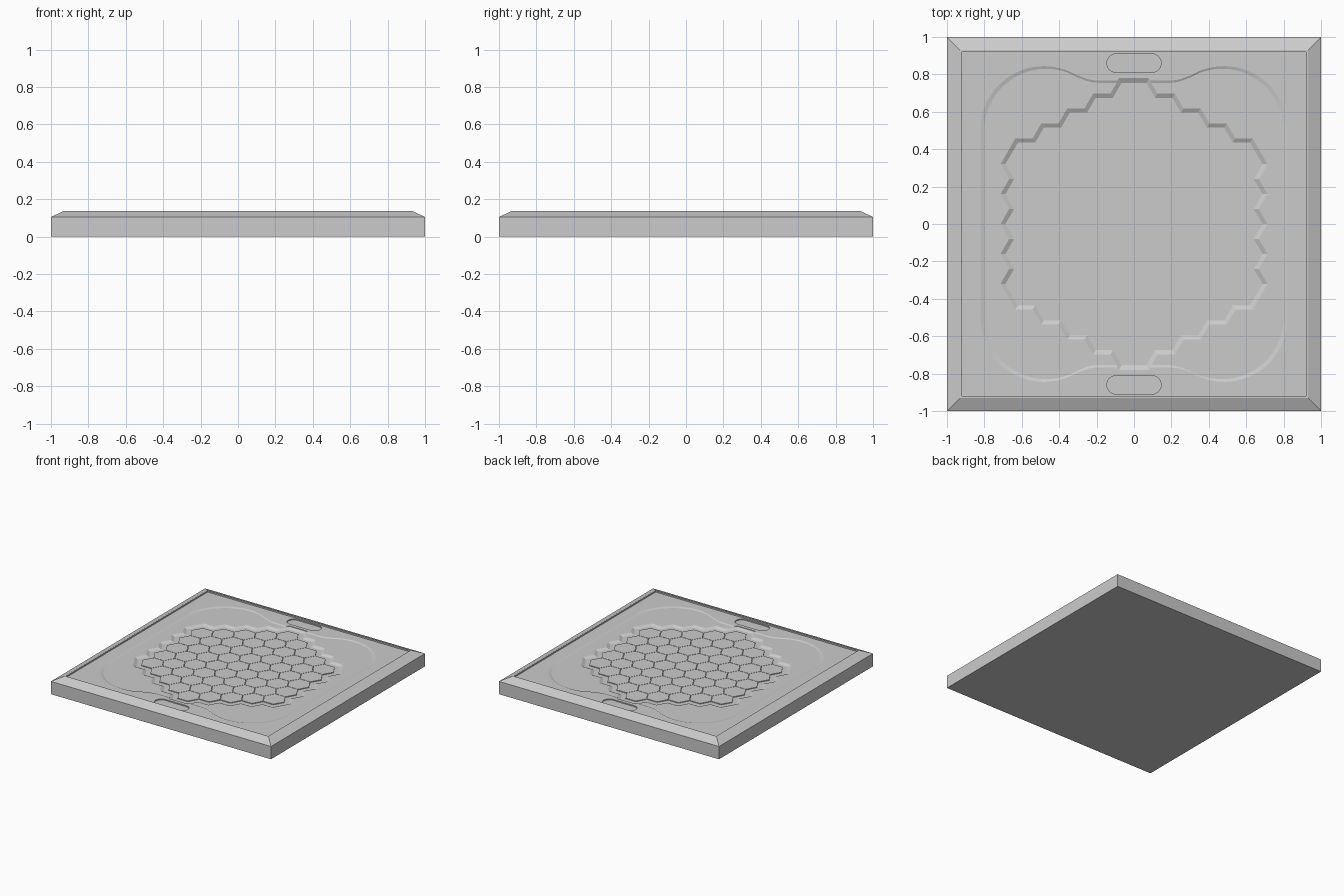
import bpy, bmesh
from math import cos, sin, pi, sqrt, radians
from mathutils import Vector

if "Cube" in bpy.data.objects:
    bpy.data.objects.remove(bpy.data.objects["Cube"])

TOP = 0.138
FLOOR = 0.127
R = 0.16 / sqrt(3)          # hex side length
CELLS = [(q, r) for q in range(-4, 5) for r in range(-4, 5) if abs(q + r) <= 4]


def loft(name, rings):
    """Closed solid through equal-length outlines given as (points, z)."""
    bm = bmesh.new()
    loops = [[bm.verts.new((x, y, z)) for x, y in pts] for pts, z in rings]
    n = len(loops[0])
    for a, b in zip(loops, loops[1:]):
        for i in range(n):
            j = (i + 1) % n
            bm.faces.new((a[i], a[j], b[j], b[i]))
    bm.faces.new(loops[0][::-1])
    bm.faces.new(loops[-1])
    bmesh.ops.recalc_face_normals(bm, faces=bm.faces)
    me = bpy.data.meshes.new(name)
    bm.to_mesh(me)
    bm.free()
    ob = bpy.data.objects.new(name, me)
    bpy.context.collection.objects.link(ob)
    return ob


def carve(target, cutter):
    mod = target.modifiers.new("carve", 'BOOLEAN')
    mod.operation = 'DIFFERENCE'
    mod.solver = 'EXACT'
    mod.object = cutter
    bpy.context.view_layer.objects.active = target
    bpy.ops.object.modifier_apply(modifier=mod.name)
    bpy.data.objects.remove(cutter)


def square(h):
    return [(-h, -h), (h, -h), (h, h), (-h, h)]


def arc(cx, cy, r, a0, a1, n):
    return [(cx + r * cos(radians(a0 + (a1 - a0) * i / n)),
             cy + r * sin(radians(a0 + (a1 - a0) * i / n))) for i in range(n + 1)]


def centre(q, r):
    return 1.5 * R * q, 0.16 * (r + q / 2)


def hexagon(cx, cy, r):
    return [(cx + r * cos(i * pi / 3), cy + r * sin(i * pi / 3)) for i in range(6)]


def field_outline():
    """Outer loop of the merged hexagon cells, counter-clockwise."""
    bm = bmesh.new()
    for c in CELLS:
        bm.faces.new([bm.verts.new((x, y, 0)) for x, y in hexagon(*centre(*c), R)])
    bmesh.ops.remove_doubles(bm, verts=bm.verts, dist=0.002)
    start = max((v for v in bm.verts if v.is_boundary), key=lambda v: v.co.x)
    loop, v, edge = [], start, None
    while True:
        loop.append(v.co.xy.copy())
        edge = next(e for e in v.link_edges if e.is_boundary and e != edge)
        v = edge.other_vert(v)
        if v == start:
            break
    bm.free()
    area = sum(a.x * b.y - b.x * a.y for a, b in zip(loop, loop[1:] + loop[:1]))
    return loop if area > 0 else loop[::-1]


def offset(loop, d):
    """Mitred outward offset of a counter-clockwise loop."""
    out = []
    for i, p in enumerate(loop):
        a = (p - loop[i - 1]).normalized()
        b = (loop[(i + 1) % len(loop)] - p).normalized()
        na, nb = Vector((a.y, -a.x)), Vector((b.y, -b.x))
        m = (na + nb).normalized()
        out.append(tuple(p + m * d / m.dot(na)))
    return out


# Board slab with chamfered rim
board = loft("board", [(square(1), 0), (square(1), 0.105), (square(0.93), TOP)])

# Shallow floor inside the rim
carve(board, loft("floor_cut", [(square(0.92), FLOOR), (square(0.92), 0.2)]))

# Corner trays, one wavy outline with sloping walls
quarter = [(0.80, 0.25)] + arc(0.47, 0.50, 0.33, 0, 122, 22) + \
    arc(0.19, 0.955, 0.20, 300, 270, 6)
mir = [(-x, y) for x, y in reversed(quarter)]
half = quarter + mir
tray = half + [(-x, -y) for x, y in half]
wide = [(x * 1.03, y * 1.02) for x, y in tray]
carve(board, loft("tray_cut", [(tray, FLOOR - 0.005), (wide, FLOOR + 0.001), (wide, 0.2)]))

# Stepped recess around the hexagon field
loop = field_outline()
inner, outer = offset(loop, 0.035), offset(loop, 0.06)
carve(board, loft("field_cut", [(inner, 0.110), (outer, 0.123), (outer, 0.2)]))

# Rounded finger slots at front and back
for s in (-1, 1):
    slot = arc(0.095, 0.86 * s, 0.05, -90, 90, 12) + arc(-0.095, 0.86 * s, 0.05, 90, 270, 12)
    carve(board, loft("slot_cut", [(slot, 0.118), (slot, 0.2)]))

# Hexagon tiles, separated by fine grooves
bm = bmesh.new()
for c in CELLS:
    x, y = centre(*c)
    rings = [[bm.verts.new((px, py, z)) for px, py in hexagon(x, y, R - g)]
             for z, g in ((0.109, 0.002), (0.116, 0.002))]
    for i in range(6):
        j = (i + 1) % 6
        bm.faces.new((rings[0][i], rings[0][j], rings[1][j], rings[1][i]))
    bm.faces.new(rings[1])
    bm.faces.new(rings[0][::-1])
me = bpy.data.meshes.new("hex_tiles")
bm.to_mesh(me)
bm.free()
bpy.context.collection.objects.link(bpy.data.objects.new("hex_tiles", me))
